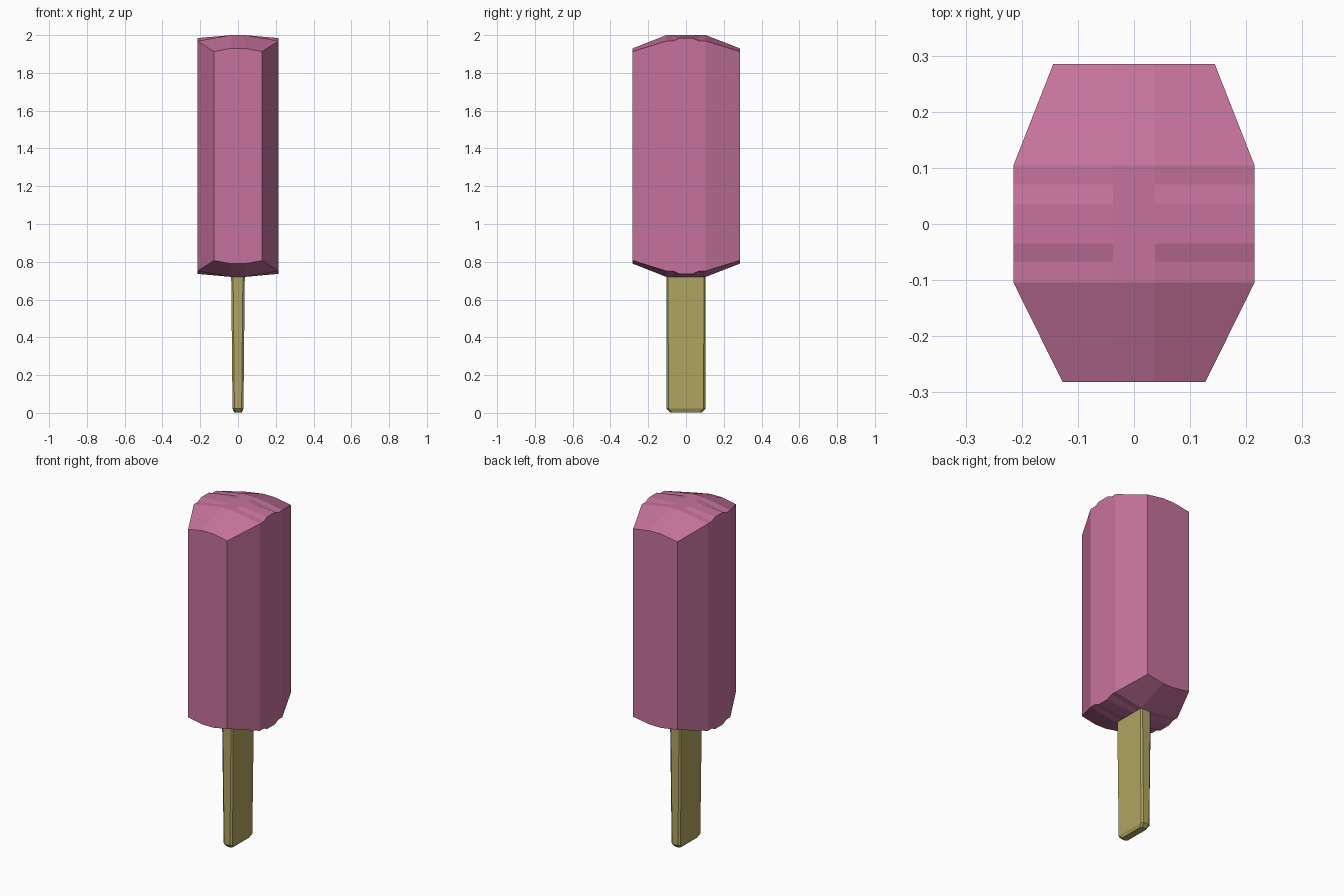
import bpy

if "Cube" in bpy.data.objects:
    bpy.data.objects.remove(bpy.data.objects["Cube"])

MID_Z = 1.36  # mirror height between the top and bottom of the ice block


def material(name, colour):
    mat = bpy.data.materials.new(name)
    mat.diffuse_color = (*colour, 1)
    mat.use_nodes = True
    mat.node_tree.nodes["Principled BSDF"].inputs["Base Color"].default_value = mat.diffuse_color
    return mat


def make_object(name, verts, faces, mat):
    mesh = bpy.data.meshes.new(name)
    mesh.from_pydata(verts, [], faces)
    mesh.materials.append(mat)
    mesh.update()
    obj = bpy.data.objects.new(name, mesh)
    bpy.context.collection.objects.link(obj)
    return obj


pink = material("berry_pink", (0.565, 0.171, 0.337))
wood = material("wood_tan", (0.434, 0.371, 0.119))

# Ice block: rows across y as (y, outer half width, centre z, outer z)
rows = [
    (-0.282, 0.127, 1.930, 1.913),
    (-0.104, 0.215, 2.000, 1.969),
    (-0.068, 0.215, 2.000, 1.969),
    (-0.035, 0.215, 2.000, 1.984),
    (0.035, 0.215, 2.000, 1.984),
    (0.070, 0.215, 2.000, 1.969),
    (0.104, 0.215, 2.000, 1.969),
    (0.285, 0.144, 1.930, 1.913),
]
RIDGE = 0.037
top = []
for y, half, zc, zo in rows:
    top += [(-half, y, zo), (-RIDGE, y, zc), (RIDGE, y, zc), (half, y, zo)]
bottom = [(x, y, 2 * MID_Z - z) for x, y, z in top]
n, last = len(top), len(rows) - 1

faces = []
for r in range(last):
    for c in range(3):
        a = r * 4 + c
        quad = (a, a + 1, a + 5, a + 4)
        faces.append(quad)
        faces.append(tuple(i + n for i in reversed(quad)))

# Walls around the block, as one face per flat side
walls = [
    [0, 1, 2, 3],                               # front
    [3, 7],                                     # front right
    [r * 4 + 3 for r in range(1, last)],        # right
    [last * 4 - 1, last * 4 + 3],               # back right
    [last * 4 + c for c in (3, 2, 1, 0)],       # back
    [last * 4, last * 4 - 4],                   # back left
    [r * 4 for r in range(last - 1, 0, -1)],    # left
    [4, 0],                                     # front left
]
for edge in walls:
    faces.append([i + n for i in edge] + edge[::-1])
make_object("ice_block", top + bottom, faces, pink)


# Stick: tapered slab with clipped corners and a chamfered lower end
def stick_ring(hx, hy, cut_x, cut_y, z):
    corner = [(hx, hy - cut_y), (hx - cut_x, hy)]
    quarter = corner + [(-x, y) for x, y in reversed(corner)]
    return [(x, y, z) for x, y in quarter + [(-x, -y) for x, y in quarter]]


rings = [
    stick_ring(0.020, 0.085, 0.008, 0.012, 0.003),
    stick_ring(0.029, 0.102, 0.010, 0.010, 0.022),
    stick_ring(0.036, 0.102, 0.010, 0.006, 0.725),
]
verts = [v for ring in rings for v in ring]
faces = [tuple(range(7, -1, -1)), tuple(range(16, 24))]
for k in (0, 8):
    for i in range(8):
        j = (i + 1) % 8
        faces.append((k + i, k + j, k + j + 8, k + i + 8))
make_object("stick", verts, faces, wood)
